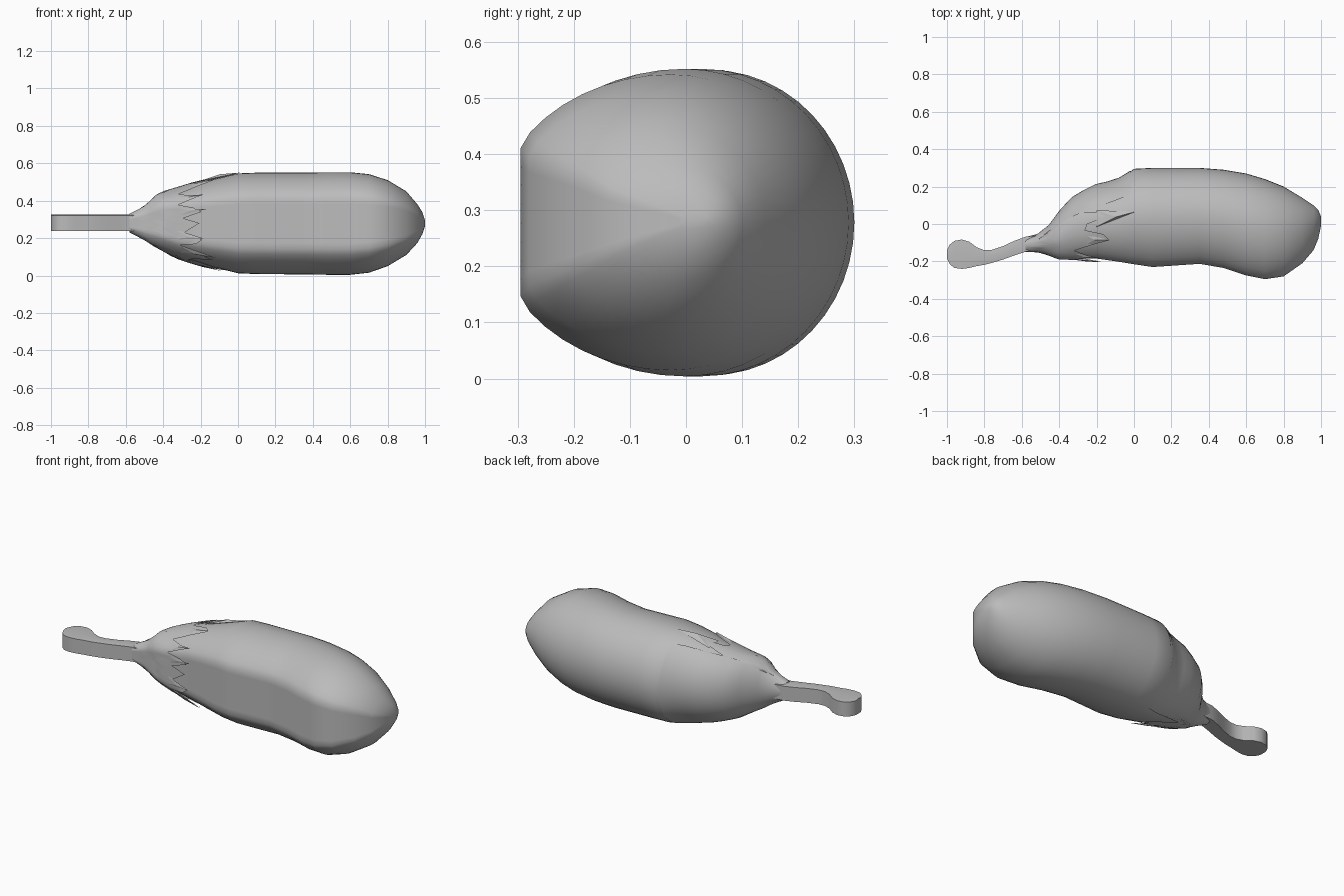
import bpy, bmesh, math

cube = bpy.data.objects.get("Cube")
if cube:
    bpy.data.objects.remove(cube)

grey = bpy.data.materials.new("plain grey")
grey.use_nodes = True
colour = (0.5, 0.5, 0.5, 1)
grey.diffuse_color = colour
grey.node_tree.nodes["Principled BSDF"].inputs["Base Color"].default_value = colour

# Outline stations along the fruit: x, front y, back y, bottom z, top z
STATIONS = [
    (-.58, -.15, -.07, .23, .33), (-.50, -.15, -.05, .19, .37),
    (-.44, -.175, .01, .15, .43), (-.40, -.19, .07, .13, .45),
    (-.35, -.19, .13, .10, .465), (-.30, -.19, .165, .08, .48),
    (-.20, -.195, .215, .05, .51), (-.10, -.21, .235, .025, .535),
    (0, -.215, .295, .012, .546), (.10, -.23, .30, .008, .55),
    (.35, -.213, .30, .006, .55), (.48, -.235, .29, .004, .552),
    (.60, -.275, .27, .004, .552), (.70, -.295, .24, .015, .542),
    (.80, -.28, .20, .05, .51), (.90, -.21, .14, .11, .45),
    (.96, -.14, .10, .175, .38), (.985, -.08, .075, .22, .34),
    (1.0, -.01, .04, .265, .295),
]
SIDES = 48


def outline(x):
    for a, b in zip(STATIONS, STATIONS[1:]):
        if x <= b[0]:
            t = max(0, (x - a[0]) / (b[0] - a[0]))
            return [p + (q - p) * t for p, q in zip(a[1:], b[1:])]
    return STATIONS[-1][1:]


def surface(x, angle, scale=1.0):
    """Point on the fruit; angle 0 is the back, a quarter turn is the top."""
    front, back, low, high = outline(x)
    cy, cz = (front + back) / 2, (low + high) / 2
    ry, rz = (back - front) / 2 * scale, (high - low) / 2 * scale
    c, s = math.cos(angle), math.sin(angle)
    # The front side is pressed flat
    y = max(c * 1.18, -1) if c < 0 else c
    return (x, cy + ry * y, cz + rz * s)


def finish(name, bm, sharp):
    bmesh.ops.recalc_face_normals(bm, faces=bm.faces)
    mesh = bpy.data.meshes.new(name)
    bm.to_mesh(mesh)
    bm.free()
    mesh.materials.append(grey)
    obj = bpy.data.objects.new(name, mesh)
    bpy.context.collection.objects.link(obj)
    bpy.ops.object.select_all(action="DESELECT")
    obj.select_set(True)
    bpy.context.view_layer.objects.active = obj
    bpy.ops.object.shade_smooth_by_angle(angle=math.radians(sharp))
    return obj


def loft(name, rings, cap_start, cap_end, sharp):
    bm = bmesh.new()
    loops = [[bm.verts.new(p) for p in ring] for ring in rings]
    for a, b in zip(loops, loops[1:]):
        for i in range(len(a)):
            j = (i + 1) % len(a)
            bm.faces.new((a[i], a[j], b[j], b[i]))
    if cap_start:
        bm.faces.new(loops[0])
    if cap_end:
        bm.faces.new(loops[-1])
    return finish(name, bm, sharp)


angles = [math.tau * i / SIDES for i in range(SIDES)]

# Fruit body, slightly sunken beneath the calyx
body_xs = [s[0] for s in STATIONS if s[0] > -.42]
loft("fruit_body",
     [[surface(x, a, .95 if x < -.05 else 1) for a in angles] for x in body_xs],
     True, True, 40)

# Calyx: smooth along the back, ragged teeth over the top, front and underside
TEETH = [(80, -.12), (110, -.10), (140, -.20), (163, -.17), (182, -.18),
         (205, -.16), (232, -.13), (262, -.08)]


def rim(angle):
    d = math.degrees(angle)
    if d < 65 or d > 278:
        return -.02
    return max(-.32, max(tip - abs(d - at) * .013 for at, tip in TEETH))


STEPS = 9
loft("calyx",
     [[surface(-.58 + (rim(a) + .58) * k / STEPS, a, 1.005) for a in angles]
      for k in range(STEPS + 1)], True, False, 35)


# Curled leaf points standing off the fruit
def leaf(name, degrees, start, tip, spread, lift):
    a, w = math.radians(degrees), math.radians(spread)
    bm = bmesh.new()
    left = bm.verts.new(surface(start, a - w, .99))
    right = bm.verts.new(surface(start, a + w, .99))
    ridge = bm.verts.new(surface((start + tip) / 2, a, lift))
    point = bm.verts.new(surface(tip, a, lift - .01))
    under = bm.verts.new(surface(start + .03, a, .93))
    for f in ((left, ridge, point), (ridge, right, point), (left, right, ridge),
              (left, point, under), (right, under, point), (left, under, right)):
        bm.faces.new(f)
    finish(name, bm, 10)


leaf("leaf_top_back", 84, -.20, .01, 12, 1.03)
leaf("leaf_top_front", 112, -.29, -.13, 12, 1.03)
leaf("leaf_upper", 140, -.34, -.18, 9, 1.03)
leaf("leaf_front_upper", 162, -.33, -.17, 7, 1.03)
leaf("leaf_front_lower", 200, -.34, -.18, 9, 1.04)
leaf("leaf_lower", 226, -.34, -.12, 10, 1.04)
leaf("leaf_underside", 255, -.26, -.08, 10, 1.02)

# Stem: a flat stalk with a rounded knob at its end
STEM = [(-1.0, -.185, -.14), (-.985, -.215, -.11), (-.96, -.235, -.09),
        (-.92, -.24, -.083), (-.88, -.235, -.095), (-.84, -.225, -.125),
        (-.80, -.218, -.14), (-.76, -.208, -.138), (-.70, -.19, -.118),
        (-.64, -.168, -.09), (-.58, -.148, -.068), (-.50, -.14, -.06)]
loft("stem",
     [[(x, f, .238), (x, b, .238), (x, b, .322), (x, (f + b) / 2, .327),
       (x, f, .322)] for x, f, b in STEM], True, True, 35)
